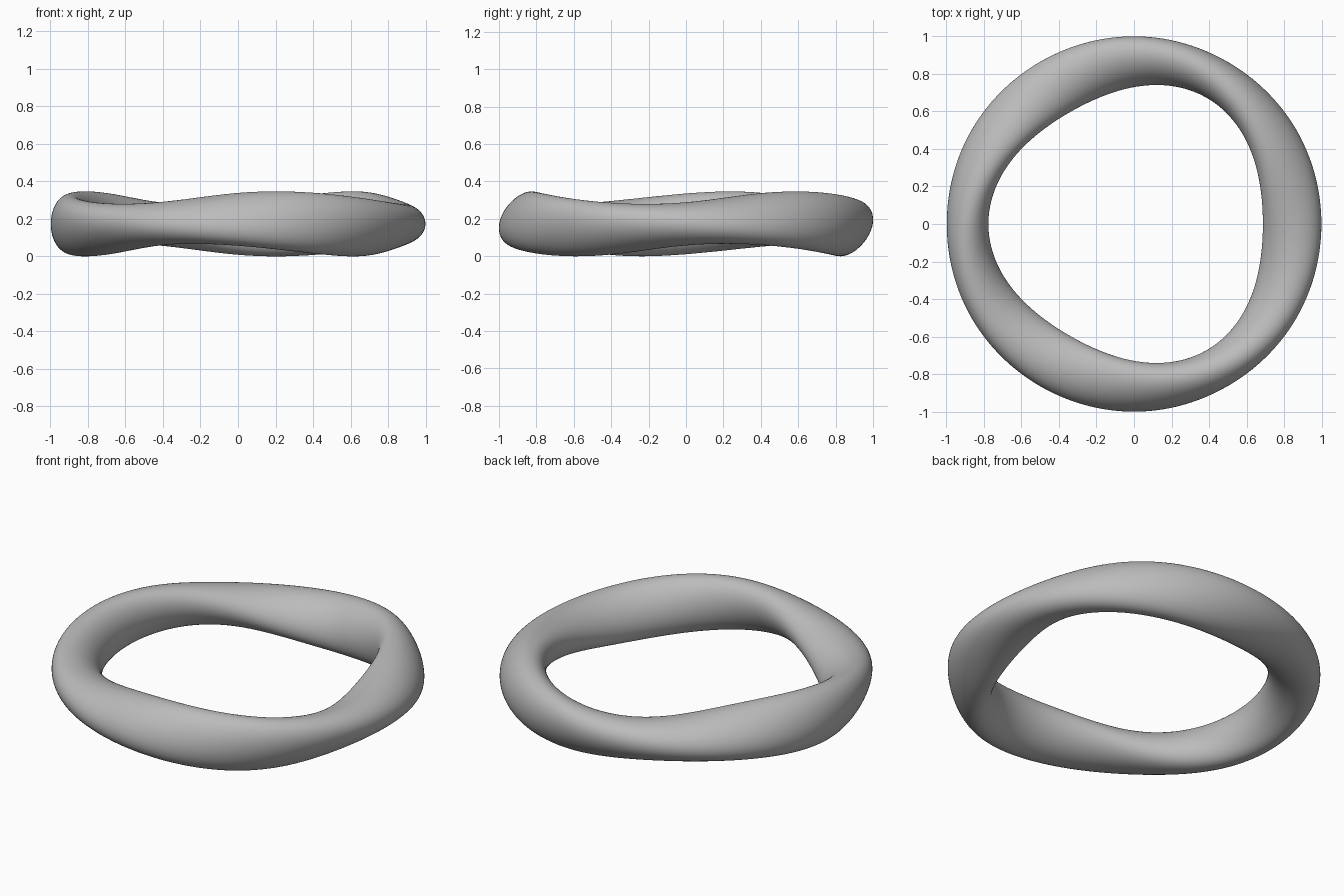
import bpy, bmesh
from math import sin, cos, pi

cube = bpy.data.objects.get("Cube")
if cube:
    bpy.data.objects.remove(cube, do_unlink=True)

# Plain grey surface
grey = bpy.data.materials.new("plain grey")
grey.use_nodes = True
colour = (0.5, 0.5, 0.5, 1)
grey.diffuse_color = colour
grey.node_tree.nodes["Principled BSDF"].inputs["Base Color"].default_value = colour

RINGS, SIDES = 240, 64
RADIUS, MID_Z = 0.865, 0.173
LONG, SHORT = 0.156, 0.111     # half axes of the oval section


def section(theta):
    """Oval making three half twists per lap, its centre coiling slightly."""
    tilt = -1.5 * theta
    centre_r = RADIUS - 0.022 * cos(3 * theta)
    centre_z = MID_Z + 0.024 * sin(3 * theta)
    for j in range(SIDES):
        t = 2 * pi * j / SIDES - tilt
        u, v = LONG * cos(t), SHORT * sin(t)
        r = centre_r + u * cos(tilt) - v * sin(tilt)
        z = centre_z + 1.04 * (u * sin(tilt) + v * cos(tilt))
        yield r * cos(theta), r * sin(theta), z


# Twisted ring: sweep the section around and bridge neighbouring loops
bm = bmesh.new()
loops = [[bm.verts.new(p) for p in section(2 * pi * i / RINGS)] for i in range(RINGS)]
for i in range(RINGS):
    a, b = loops[i], loops[(i + 1) % RINGS]
    for j in range(SIDES):
        k = (j + 1) % SIDES
        bm.faces.new((a[j], b[j], b[k], a[k])).smooth = True
bmesh.ops.recalc_face_normals(bm, faces=bm.faces)
# Rest on the ground
low = min(v.co.z for v in bm.verts)
bmesh.ops.translate(bm, verts=bm.verts, vec=(0, 0, -low))

mesh = bpy.data.meshes.new("twisted_ring")
bm.to_mesh(mesh)
bm.free()
mesh.materials.append(grey)
ring = bpy.data.objects.new("twisted_ring", mesh)
bpy.context.collection.objects.link(ring)
